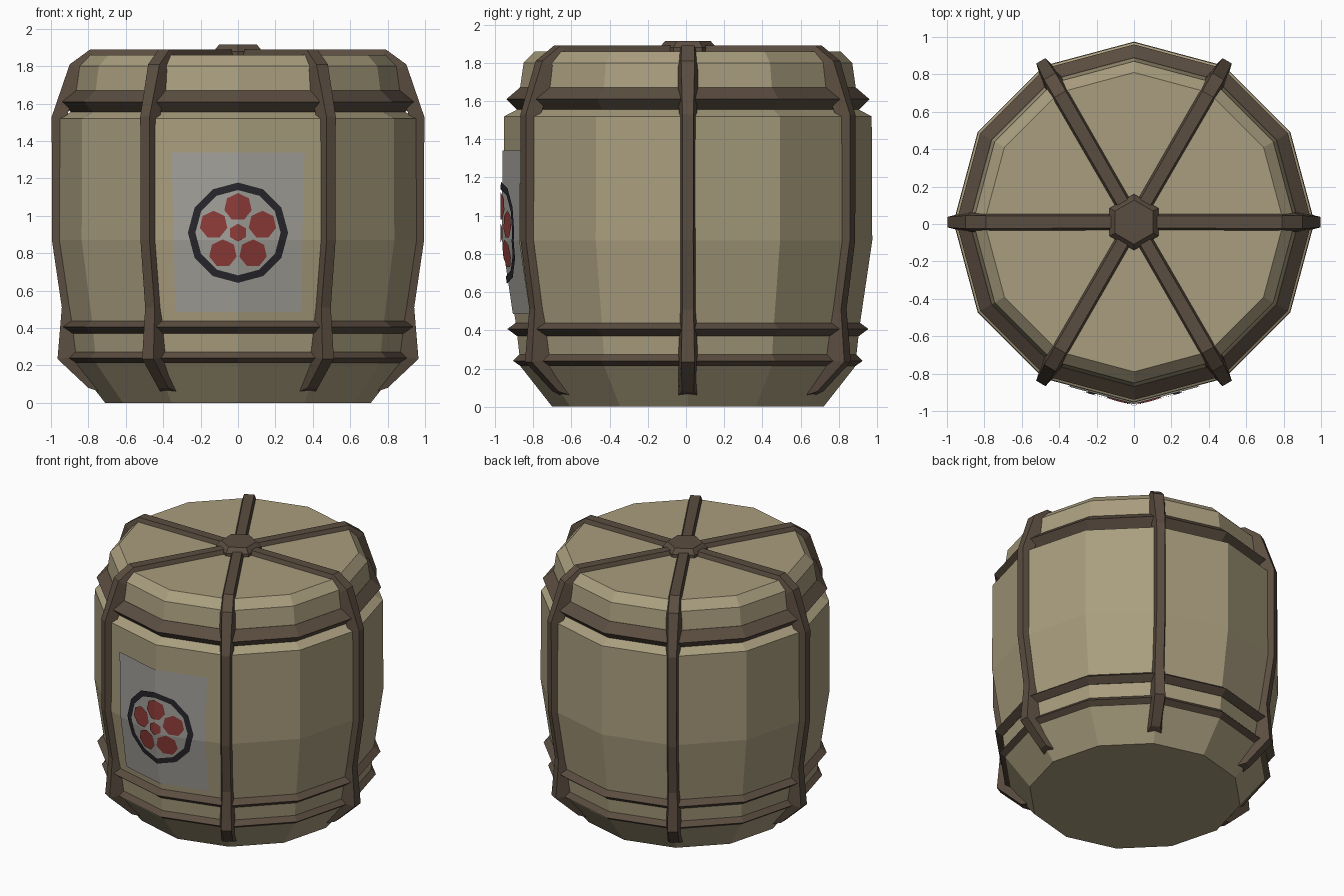
import bpy, bmesh
from math import sin, cos, tan, pi, radians
from mathutils import Vector, Matrix

if "Cube" in bpy.data.objects:
    bpy.data.objects.remove(bpy.data.objects["Cube"])

CY = 0.01      # barrel axis sits slightly behind the origin
SIDES = 12


def material(name, rgb):
    m = bpy.data.materials.new(name)
    m.diffuse_color = (*rgb, 1)
    m.use_nodes = True
    m.node_tree.nodes["Principled BSDF"].inputs["Base Color"].default_value = m.diffuse_color
    return m


STRAW = material("straw", (0.40, 0.34, 0.21))
ROPE = material("rope", (0.105, 0.075, 0.052))
PAPER = material("paper", (0.36, 0.35, 0.32))
INK = material("ink", (0.02, 0.02, 0.026))
RED = material("red", (0.27, 0.045, 0.04))


def finish(bm, name, mat, outward=True):
    if outward:
        bmesh.ops.recalc_face_normals(bm, faces=bm.faces)
    mesh = bpy.data.meshes.new(name)
    bm.to_mesh(mesh)
    bm.free()
    mesh.materials.append(mat)
    ob = bpy.data.objects.new(name, mesh)
    bpy.context.collection.objects.link(ob)
    return ob


def loft(bm, rings, closed=False):
    """Skin rings of points; cap the two ends unless the loft closes on itself."""
    vs = [[bm.verts.new(p) for p in r] for r in rings]
    n = len(vs[0])
    pairs = list(zip(vs, vs[1:] + vs[:1])) if closed else list(zip(vs, vs[1:]))
    for a, b in pairs:
        for i in range(n):
            j = (i + 1) % n
            bm.faces.new((a[i], a[j], b[j], b[i]))
    if not closed:
        bm.faces.new(vs[0])
        bm.faces.new(vs[-1])


def circle(r, z, n=SIDES, turn=0.0):
    return [(r * cos(turn + 2 * pi * i / n), CY + r * sin(turn + 2 * pi * i / n), z)
            for i in range(n)]


# Barrel body
PROFILE = [(0.71, 0), (0.875, 0.21), (0.90, 0.43), (0.965, 0.87), (0.962, 1.52),
           (0.895, 1.555), (0.86, 1.80), (0.80, 1.86)]
bm = bmesh.new()
loft(bm, [circle(r, z) for r, z in PROFILE])
finish(bm, "barrel_body", STRAW)

# Horizontal rope hoops
HOOPS = {
    "upper_hoop": [(0.84, 1.67), (0.88, 1.67), (0.95, 1.61), (0.89, 1.55), (0.84, 1.55)],
    "lower_hoop": [(0.85, 0.44), (0.90, 0.44), (0.945, 0.407), (0.895, 0.37), (0.85, 0.37)],
    "bottom_hoop": [(0.82, 0.275), (0.88, 0.275), (0.915, 0.24), (0.865, 0.205), (0.82, 0.205)],
}
for name, section in HOOPS.items():
    bm = bmesh.new()
    loft(bm, [circle(r, z) for r, z in section], closed=True)
    finish(bm, name, ROPE)

# Vertical ropes: outer r, outer z, inner r, inner z, half width
STATIONS = [
    (0.80, 0.08, 0.74, 0.06, 0.05),
    (0.965, 0.235, 0.84, 0.25, 0.056),
    (0.942, 0.51, 0.87, 0.51, 0.047),
    (0.995, 0.87, 0.93, 0.87, 0.045),
    (0.996, 1.53, 0.92, 1.52, 0.046),
    (0.90, 1.81, 0.83, 1.77, 0.057),
    (0.79, 1.89, 0.75, 1.83, 0.055),
    (0.0, 1.89, 0.0, 1.84, 0.05),
]
for k in range(6):
    bm = bmesh.new()
    loft(bm, [[(ri, -w, zi), (ro, -w * 0.62, zo), (ro, w * 0.62, zo), (ri, w, zi)]
              for ro, zo, ri, zi, w in STATIONS])
    bm.transform(Matrix.Translation((0, CY, 0)) @ Matrix.Rotation(k * pi / 3, 4, 'Z'))
    finish(bm, f"vertical_rope_{k + 1}", ROPE)

# Hexagonal knot in the middle of the lid
bm = bmesh.new()
loft(bm, [circle(r, z, 6, pi / 2) for r, z in [(0.15, 1.84), (0.15, 1.88), (0.118, 1.915)]])
finish(bm, "lid_knot", ROPE)


# Paper label parts: drawn flat in x-z, then folded onto the front two staves
def stave_y(x, z, gap):
    for (r0, z0), (r1, z1) in zip(PROFILE, PROFILE[1:]):
        if z0 <= z <= z1:
            r = r0 + (r1 - r0) * (z - z0) / (z1 - z0)
            break
    return CY - (r + gap - abs(x) * tan(radians(15)))


def folded(name, polygons, mat, gap):
    bm = bmesh.new()
    for poly in polygons:
        bm.faces.new([bm.verts.new((x, 0, z)) for x, z in poly])
    for co, no in (((0, 0, 0), (1, 0, 0)), ((0, 0, 0.87), (0, 0, 1))):
        bmesh.ops.bisect_plane(bm, geom=bm.verts[:] + bm.edges[:] + bm.faces[:],
                               plane_co=co, plane_no=no, dist=1e-5)
    for v in bm.verts:
        v.co.y = stave_y(v.co.x, v.co.z, gap)
    for f in bm.faces:
        f.normal_update()
        if f.normal.y > 0:
            f.normal_flip()
    return finish(bm, name, mat, outward=False)


def disc(cx, cz, r, n):
    return [(cx + r * sin(2 * pi * i / n), cz + r * cos(2 * pi * i / n)) for i in range(n)]


MID = 0.91
folded("paper_label", [[(-0.335, 0.485), (0.335, 0.485), (0.355, 1.34), (-0.355, 1.34)]],
       PAPER, 0.008)
outer, inner = disc(0, MID, 0.268, 12), disc(0, MID, 0.228, 12)
folded("ornament_ring", [[outer[i], outer[i - 1], inner[i - 1], inner[i]] for i in range(12)],
       INK, 0.016)
petals = [disc(x, z, 0.075, 7) for x, z in disc(0, MID, 0.137, 5)]
folded("ornament_petals", petals + [disc(0, MID, 0.048, 6)], RED, 0.016)
